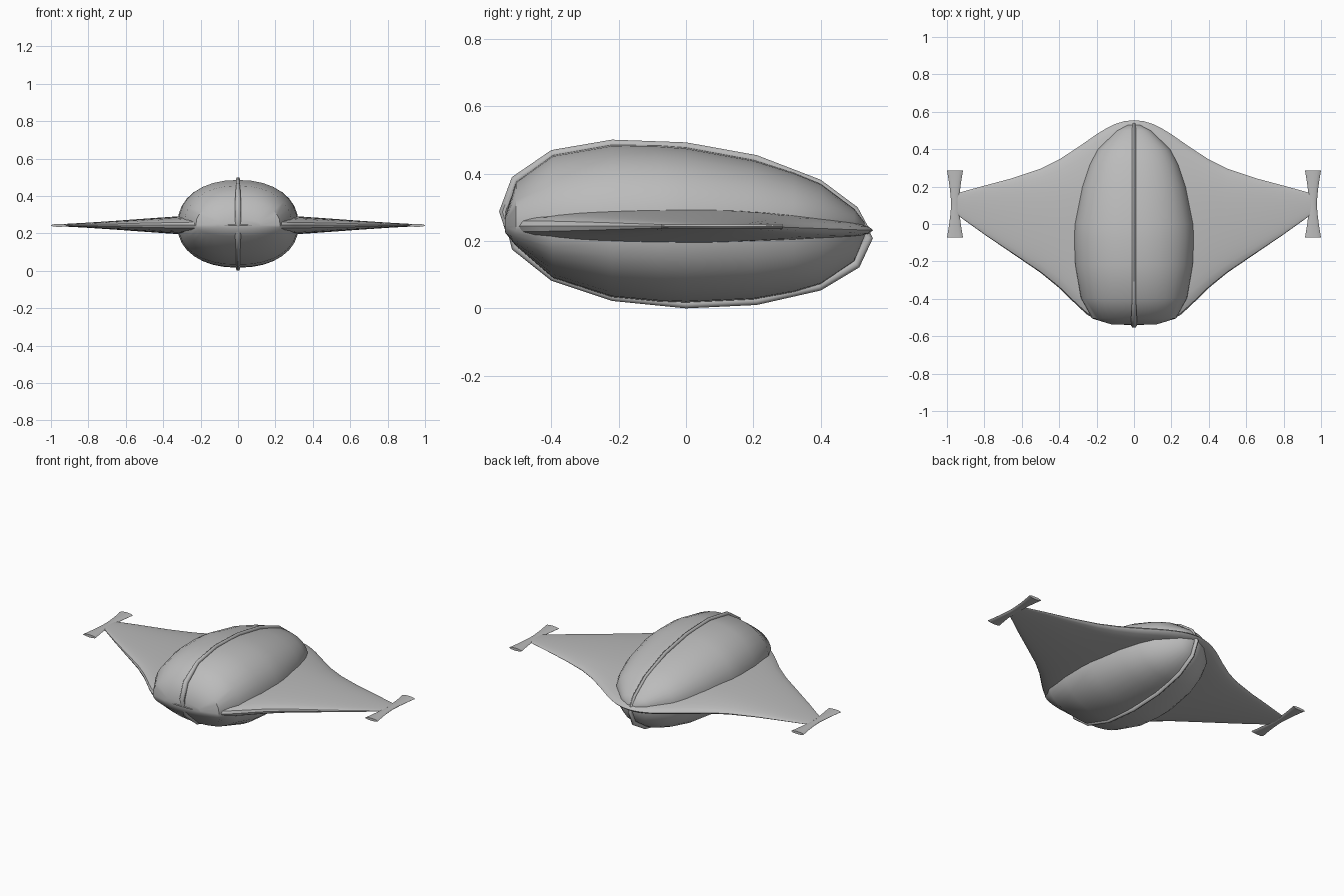
import bpy, bmesh, math
from mathutils import Vector

if "Cube" in bpy.data.objects:
    bpy.data.objects.remove(bpy.data.objects["Cube"])

grey = bpy.data.materials.new("hull grey")
grey.diffuse_color = (0.5, 0.5, 0.5, 1)
grey.use_nodes = True
grey.node_tree.nodes["Principled BSDF"].inputs["Base Color"].default_value = grey.diffuse_color
TAU = 2 * math.pi


def spow(v, p):
    return math.copysign(abs(v) ** p, v)


def loft(name, rings, mirror=False):
    """Skin a list of closed rings and cap both ends."""
    bm = bmesh.new()
    rows = [[bm.verts.new(p) for p in ring] for ring in rings]
    for a, b in zip(rows, rows[1:]):
        n = len(a)
        for i in range(n):
            j = (i + 1) % n
            bm.faces.new((a[i], a[j], b[j], b[i]))
    bm.faces.new(rows[0])
    bm.faces.new(rows[-1])
    bmesh.ops.recalc_face_normals(bm, faces=bm.faces)
    mesh = bpy.data.meshes.new(name)
    bm.to_mesh(mesh)
    bm.free()
    mesh.materials.append(grey)
    ob = bpy.data.objects.new(name, mesh)
    bpy.context.collection.objects.link(ob)
    if mirror:
        ob.modifiers.new("mirror", 'MIRROR')
    bpy.ops.object.select_all(action='DESELECT')
    ob.select_set(True)
    bpy.context.view_layer.objects.active = ob
    bpy.ops.object.shade_smooth_by_angle(angle=math.radians(40))
    return ob


# body pod: y, half width, top z, bottom z
MID = 0.245
stations = [(-0.537, .12, .275, .225), (-0.505, .225, .375, .185), (-0.395, .287, .455, .09),
            (-0.22, .318, .486, .033), (-0.08, .324, .484, .02), (0, .32, .478, .017),
            (0.2, .28, .441, .026), (0.32, .238, .403, .048), (0.4, .195, .37, .072),
            (0.5, .09, .295, .14), (0.53, .03, .255, .215)]
rings = []
for y, w, top, bot in stations:
    ring = []
    for i in range(32):
        c, s = math.cos(TAU * i / 32), math.sin(TAU * i / 32)
        h = top - MID if s > 0 else MID - bot
        ring.append((w * spow(c, .9), y, MID + h * spow(s, .9)))
    rings.append(ring)
loft("body", rings)

# wing plate: x, front y, back y, half thickness
half = [(0, -.54, .555, .05), (.05, -.539, .55, .05), (.1, -.535, .535, .05), (.15, -.526, .51, .05),
        (.2, -.512, .48, .05), (.25, -.485, .445, .05), (.3, -.44, .41, .049), (.4, -.342, .345, .042),
        (.5, -.26, .295, .035), (.65, -.158, .245, .024), (.8, -.056, .205, .014), (.945, .048, .165, .006)]
wing = [(-x, f, b, t) for x, f, b, t in reversed(half[1:])] + half
rings = []
for x, f, b, t in wing:
    ring = []
    for i in range(32):
        c, s = math.cos(TAU * i / 32), math.sin(TAU * i / 32)
        y = (f + b) / 2 + (b - f) / 2 * c
        z = 0.244 + t * spow(s, .7 if c < 0 else 1.0) - 0.012 * max(0, y - .2) / .35
        ring.append((x, y, z))
    rings.append(ring)
loft("wing", rings)

# wing tip plates, hourglass shaped
rings = []
for k in range(13):
    u = k / 6 - 1
    y, w = 0.107 + 0.18 * u, 0.021 + 0.022 * abs(u) ** 1.5
    rings.append([(0.957 + w * math.cos(TAU * i / 12), y, 0.243 + 0.008 * math.sin(TAU * i / 12))
                  for i in range(12)])
loft("wing_tips", rings, mirror=True)


# ribs running over the pod along the centre line: outer profile in y, z
def rib(name, pts):
    pts = [Vector(p) for p in pts]
    rings = []
    for k, p in enumerate(pts):
        t = (pts[min(k + 1, len(pts) - 1)] - pts[max(k - 1, 0)]).normalized()
        n = Vector((-t.y, t.x))
        if n.dot(p - Vector((0, MID))) < 0:
            n = -n
        r = 0.016 if p.x < -0.5 else 0.011
        ring = []
        for i in range(10):
            a = TAU * i / 10
            q = p + n * 0.014 * (math.cos(a) - 1)
            ring.append((r * math.sin(a), q.x, q.y))
        rings.append(ring)
    loft(name, rings)


rib("upper_rib", [(-.538, .235), (-.555, .288), (-.517, .39), (-.4, .47), (-.22, .501), (0, .493),
                  (.21, .455), (.4, .382), (.51, .3), (.545, .235)])
rib("lower_rib", [(-.535, .25), (-.517, .175), (-.4, .082), (-.22, .022), (0, 0), (.21, .01),
                  (.4, .053), (.515, .122), (.555, .208), (.54, .24)])
